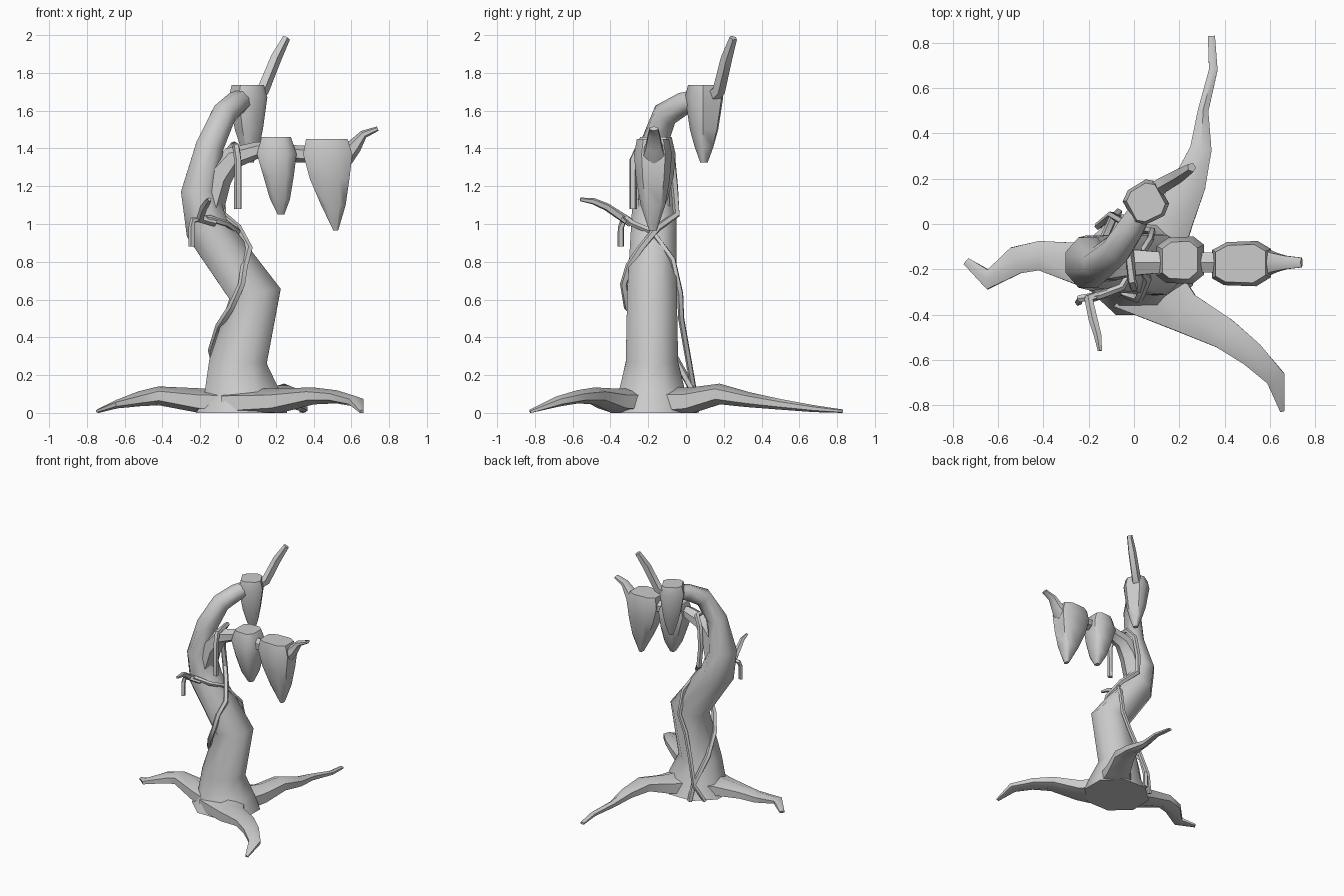
import bpy, bmesh, math
from mathutils import Vector


def finish(name, bm, angle=48):
    bmesh.ops.recalc_face_normals(bm, faces=bm.faces[:])
    me = bpy.data.meshes.new(name)
    bm.to_mesh(me)
    bm.free()
    for p in me.polygons:
        p.use_smooth = True
    me.set_sharp_from_angle(angle=math.radians(angle))
    ob = bpy.data.objects.new(name, me)
    bpy.context.collection.objects.link(ob)
    return ob


def skin(name, rings):
    bm = bmesh.new()
    loops = [[bm.verts.new(co) for co in r] for r in rings]
    n = len(loops[0])
    for a, b in zip(loops, loops[1:]):
        for i in range(n):
            j = (i + 1) % n
            bm.faces.new((a[i], a[j], b[j], b[i]))
    bm.faces.new(loops[0])
    bm.faces.new(loops[-1])
    return finish(name, bm)


def tube(name, pts, sides, ref=(0, 1, 0), fixed=False, turn=0.5):
    """Sweep an ellipse along points (x, y, z, radius along ref, radius across)."""
    P = [Vector(p[:3]) for p in pts]
    u = Vector(ref)
    rings = []
    for i, p in enumerate(P):
        t = (P[min(i + 1, len(P) - 1)] - p).normalized() + (p - P[max(i - 1, 0)]).normalized()
        t.normalize()
        if fixed:
            u = Vector(ref)
        u = (u - u.dot(t) * t).normalized()
        v = t.cross(u)
        ru, rv = pts[i][3], pts[i][-1]
        ring = []
        for k in range(sides):
            a = 2 * math.pi * (k + turn) / sides
            q = p + u * ru * math.cos(a) + v * rv * math.sin(a)
            q.z = max(q.z, 0)
            ring.append(q)
        rings.append(ring)
    return skin(name, rings)


def clump(name, levels, y, ry, turn=0):
    """Boxy hanging foliage: levels are (z, x min, x max, y scale)."""
    corners = [(1, -.6), (1, .65), (.55, 1), (-.5, .95), (-1, .6), (-1, -.65), (-.6, -.95), (.5, -1)]
    c, s = math.cos(turn), math.sin(turn)
    rings = []
    for z, x0, x1, k in levels:
        cx, rx = (x0 + x1) / 2, (x1 - x0) / 2
        rings.append([Vector((cx + rx * a * c - ry * k * b * s, y + rx * a * s + ry * k * b * c, z))
                      for a, b in corners])
    return skin(name, rings)


# trunk sweeping up into the upper branch
tube("trunk", [
    (0.02, -0.18, 0, .24, .26), (0.02, -0.18, .11, .19, .215), (0.0, -0.18, .27, .15, .165),
    (0.09, -0.18, .63, .142, .15), (-0.165, -0.17, .98, .13, .125), (-0.205, -0.17, 1.17, .12, .105),
    (-0.15, -0.175, 1.41, .075, .08), (-0.075, -0.11, 1.58, .07, .07),
    (-0.01, -0.01, 1.64, .06, .065), (0.05, 0.09, 1.67, .05, .05)], 8)

# side branch with its upturned tip
tube("side_branch", [
    (-0.17, -0.17, 1.06, .10, .09), (-0.11, -0.17, 1.25, .09, .08), (-0.03, -0.17, 1.35, .07, .06),
    (0.1, -0.17, 1.39, .055, .045), (0.33, -0.17, 1.37, .05, .045), (0.58, -0.17, 1.37, .07, .055),
    (0.615, -0.17, 1.41, .05, .04), (0.665, -0.17, 1.475, .035, .022),
    (0.74, -0.17, 1.505, .025, .012)], 6)

# upper branch tip
tube("top_twig", [
    (0.06, 0.12, 1.66, .045), (0.13, 0.175, 1.71, .036), (0.2, 0.215, 1.88, .032),
    (0.255, 0.25, 1.985, .022)], 5)

# roots
tube("left_root", [
    (0.0, -0.19, .05, .08, .2), (-0.2, -0.185, .06, .07, .115), (-0.42, -0.14, .09, .05, .075),
    (-0.52, -0.16, .075, .04, .07), (-0.645, -0.245, .045, .022, .05), (-0.74, -0.165, .008, .012, .02)],
    6, (0, 0, 1), True, 0)
tube("front_root", [
    (0.02, -0.23, .05, .08, .2), (0.22, -0.39, .06, .07, .105), (0.4, -0.485, .09, .045, .08),
    (0.52, -0.575, .085, .035, .065), (0.625, -0.68, .06, .028, .05), (0.655, -0.825, .005, .012, .012)],
    6, (0, 0, 1), True, 0)
tube("back_root", [
    (0.06, -0.16, .05, .09, .17), (0.18, 0.03, .06, .075, .1), (0.245, 0.18, .1, .055, .085),
    (0.295, 0.33, .07, .04, .055), (0.305, 0.5, .045, .028, .027), (0.35, 0.68, .022, .018, .022),
    (0.342, 0.83, .008, .01, .018)], 6, (0, 0, 1), True, 0)

# hanging foliage clumps
clump("inner_clump", [
    (1.46, .125, .28, .8), (1.37, .10, .31, 1), (1.25, .135, .295, .9),
    (1.13, .17, .275, .6), (1.05, .21, .245, .2)], -.16, .105)
clump("outer_clump", [
    (1.45, .36, .58, .85), (1.37, .345, .605, 1), (1.24, .38, .59, .9),
    (1.1, .44, .57, .65), (.965, .505, .53, .2)], -.175, .1)
clump("top_clump", [
    (1.735, -.02, .125, .85), (1.67, -.035, .14, 1), (1.5, -.005, .12, .75),
    (1.41, .02, .105, .5), (1.325, .05, .08, .2)], .095, .09, .5)


def vine(name, pts, r=.02):
    tube(name, [p + (r,) for p in pts], 5, (.3, .6, .5))


# two vines crossing around the trunk
vine("hanging_vine", [
    (-.07, .05, 0), (-.09, .03, .13), (-.14, -.08, .33), (-.10, -.22, .46), (-.035, -.31, .56),
    (.02, -.33, .68), (.035, -.3, .78), (.06, -.24, .87), (.0, -.15, .98), (-.08, -.05, 1.05),
    (-.09, -.06, 1.2), (-.07, -.075, 1.36), (-.02, -.11, 1.42), (-.01, -.25, 1.41),
    (0, -.28, 1.34), (0, -.28, 1.08)])
vine("curled_vine", [
    (-.16, -.01, 0), (-.1, .04, .13), (-.04, .005, .33), (.02, -.025, .5), (.08, -.03, .63),
    (.07, -.07, .81), (.0, -.18, .96), (-.055, -.28, 1.0), (-.15, -.315, 1.03),
    (-.24, -.33, 1.02), (-.245, -.345, .98), (-.245, -.345, .88)], .017)
# small curling shoot on the front of the trunk
tube("front_shoot", [
    (-.12, -.3, 1.01, .024), (-.2, -.33, 1.03, .024), (-.18, -.42, 1.09, .021),
    (-.16, -.49, 1.12, .018), (-.15, -.56, 1.13, .01)], 5, (0, 0, 1))
